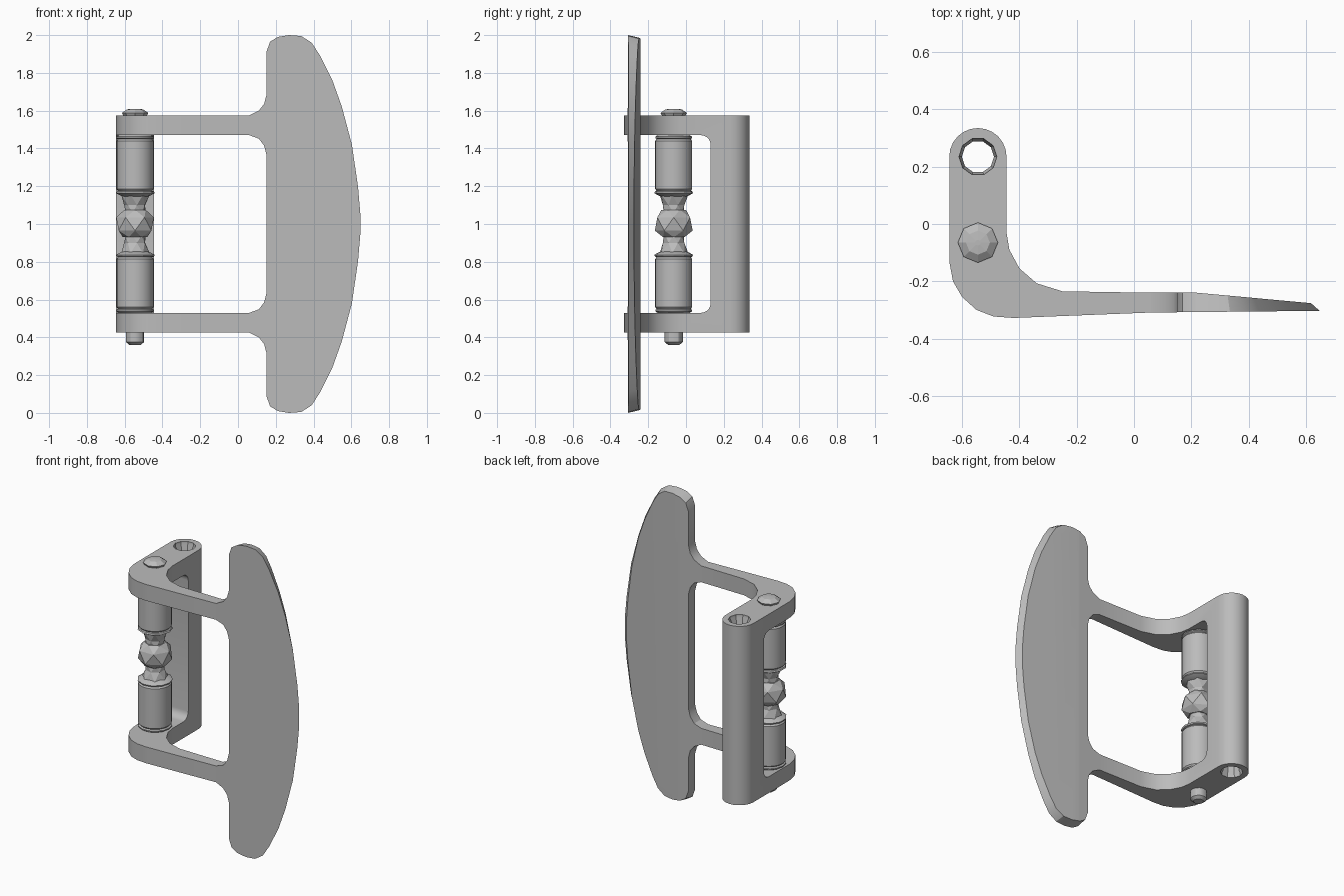
import bpy, bmesh
from math import cos, sin, pi, radians
from mathutils import Vector

cube = bpy.data.objects.get("Cube")
if cube:
    bpy.data.objects.remove(cube, do_unlink=True)

grey = bpy.data.materials.new("plain grey")
grey.use_nodes = True
grey.diffuse_color = (0.5, 0.5, 0.5, 1)
bsdf = next(n for n in grey.node_tree.nodes if n.type == 'BSDF_PRINCIPLED')
bsdf.inputs["Base Color"].default_value = (0.5, 0.5, 0.5, 1)


def finish(name, bm, angle=30):
    """Turn a bmesh into a shaded object."""
    bmesh.ops.recalc_face_normals(bm, faces=bm.faces[:])
    mesh = bpy.data.meshes.new(name)
    bm.to_mesh(mesh)
    bm.free()
    mesh.materials.append(grey)
    obj = bpy.data.objects.new(name, mesh)
    bpy.context.collection.objects.link(obj)
    smooth(obj, angle)
    return obj


def smooth(obj, angle=30):
    bpy.ops.object.select_all(action='DESELECT')
    obj.select_set(True)
    bpy.context.view_layer.objects.active = obj
    if angle:
        bpy.ops.object.shade_smooth_by_angle(angle=radians(angle))


def prism(points, offset):
    """Extrude a closed outline along an offset vector."""
    bm = bmesh.new()
    face = bm.faces.new([bm.verts.new(p) for p in points])
    ext = bmesh.ops.extrude_face_region(bm, geom=[face], use_keep_orig=True)
    verts = [g for g in ext["geom"] if isinstance(g, bmesh.types.BMVert)]
    bmesh.ops.translate(bm, verts=verts, vec=Vector(offset))
    return bm


def lathe(name, centre, profile, sides, twist=0, angle=30):
    """Closed turned part from (radius, z) pairs; twist turns each ring."""
    bm = bmesh.new()
    rings = []
    for i, (r, z) in enumerate(profile):
        turns = [2 * pi * k / sides + i * twist for k in range(sides)]
        rings.append([bm.verts.new((centre[0] + r * cos(t), centre[1] + r * sin(t), z))
                      for t in turns])
    for a, b in zip(rings, rings[1:]):
        for k in range(sides):
            n = (k + 1) % sides
            if twist:
                bm.faces.new((a[k], a[n], b[k]))
                bm.faces.new((a[n], b[n], b[k]))
            else:
                bm.faces.new((a[k], a[n], b[n], b[k]))
    bm.faces.new(rings[0])
    bm.faces.new(rings[-1])
    return finish(name, bm, angle)


def cut(obj, cutter):
    cutter.hide_render = True
    mod = obj.modifiers.new("cut", 'BOOLEAN')
    mod.operation, mod.object, mod.solver = 'DIFFERENCE', cutter, 'EXACT'
    smooth(obj, 0)
    bpy.ops.object.modifier_apply(modifier=mod.name)
    bpy.data.objects.remove(cutter, do_unlink=True)


LOW, HIGH = 0.425, 1.575
TUBE = (-0.545, 0.235)
PIN = (-0.545, -0.065)

# Bracket: bent arm outline with a round back end
outline = [(0.06, -0.309), (-0.42, -0.328), (-0.49, -0.323), (-0.55, -0.3),
           (-0.6, -0.255), (-0.632, -0.2), (-0.645, -0.13)]
outline += [(TUBE[0] - 0.1 * cos(pi * k / 12), TUBE[1] + 0.1 * sin(pi * k / 12))
            for k in range(13)]
outline += [(-0.445, -0.03), (-0.435, -0.09), (-0.4, -0.155), (-0.34, -0.207),
            (-0.25, -0.235), (0.06, -0.24)]
bracket = finish("bracket", prism([(x, y, LOW) for x, y in outline],
                                  (0, 0, HIGH - LOW)))

# Window between the two arms, with rounded back corners
window = [(-0.6, 0.53)]
for cz, start in ((0.58, -pi / 2), (1.42, 0)):
    window += [(0.08 + 0.05 * cos(start + pi * k / 10),
                cz + 0.05 * sin(start + pi * k / 10)) for k in range(6)]
window.append((-0.6, 1.47))
cut(bracket, finish("window_cutter", prism([(-1, y, z) for y, z in window], (2, 0, 0))))

# Bore through the back tube, wider at both ends
cut(bracket, lathe("bore_cutter", TUBE,
                   [(0.066, 0.35), (0.066, 0.44), (0.056, 0.46), (0.056, 1.54),
                    (0.066, 1.56), (0.066, 1.65)], 10))
smooth(bracket)

# Plate: upper half of the outline, mirrored downward
half = [(0.648, 1.05), (0.635, 1.2), (0.603, 1.42), (0.55, 1.62), (0.5, 1.76),
        (0.435, 1.89), (0.39, 1.96), (0.335, 1.995), (0.27, 2.0), (0.21, 1.99),
        (0.17, 1.965), (0.15, 1.91), (0.15, 1.68), (0.138, 1.635), (0.11, 1.6),
        (0.06, HIGH), (0.06, 1.47), (0.11, 1.452), (0.138, 1.415), (0.15, 1.37)]
shape = half + [(x, 2 - z) for x, z in reversed(half)]
bm = prism([(x, -0.309, z) for x, z in shape], (0, 0.069, 0))
bmesh.ops.bisect_plane(bm, geom=bm.verts[:] + bm.edges[:] + bm.faces[:],
                       plane_co=(0.22, 0, 0), plane_no=(1, 0, 0))
for v in bm.verts:
    over = max(0, v.co.x - 0.22)
    if v.co.y > -0.27:
        # back face thins and narrows toward the curved edge
        v.co.y -= 0.085 * over
        v.co.x -= 0.07 * over
        if abs(v.co.z - 1) > 0.7:
            v.co.z = 1 + (v.co.z - 1) * 0.985
    else:
        v.co.y += 0.01 * (v.co.x - 0.06)
finish("plate", bm, 25)

# Pin through both arms, with a low domed head and a narrowed foot
lathe("pin", PIN, [(0.03, 0.36), (0.048, 0.375), (0.048, 1.57)], 12)
lathe("pin_head", PIN, [(0.06, 1.57), (0.07, 1.588), (0.042, 1.607), (0.01, 1.61)],
      8, angle=0)

# Rollers, flared collars and necks, mirrored about the middle
for side, s in (("upper", 1), ("lower", -1)):
    def flip(profile):
        return [(r, 1 + s * h) for r, h in profile]
    lathe(side + "_roller", PIN,
          flip([(0.09, 0.175), (0.098, 0.185), (0.098, 0.44), (0.09, 0.45)]), 28)
    lathe(side + "_washer", PIN,
          flip([(0.085, 0.445), (0.1, 0.455), (0.1, 0.462), (0.085, 0.472)]), 14)
    lathe(side + "_collar", PIN,
          flip([(0.07, 0.145), (0.104, 0.163), (0.1, 0.172), (0.08, 0.18)]), 11)
    lathe(side + "_neck", PIN,
          flip([(0.055, 0.06), (0.058, 0.1), (0.078, 0.155)]), 7, 0.4, 0)

# Faceted hub between the rollers
lathe("hub", PIN, [(0.065, 0.93), (0.1, 0.965), (0.1, 1.035), (0.065, 1.075)],
      6, pi / 6, 0)
